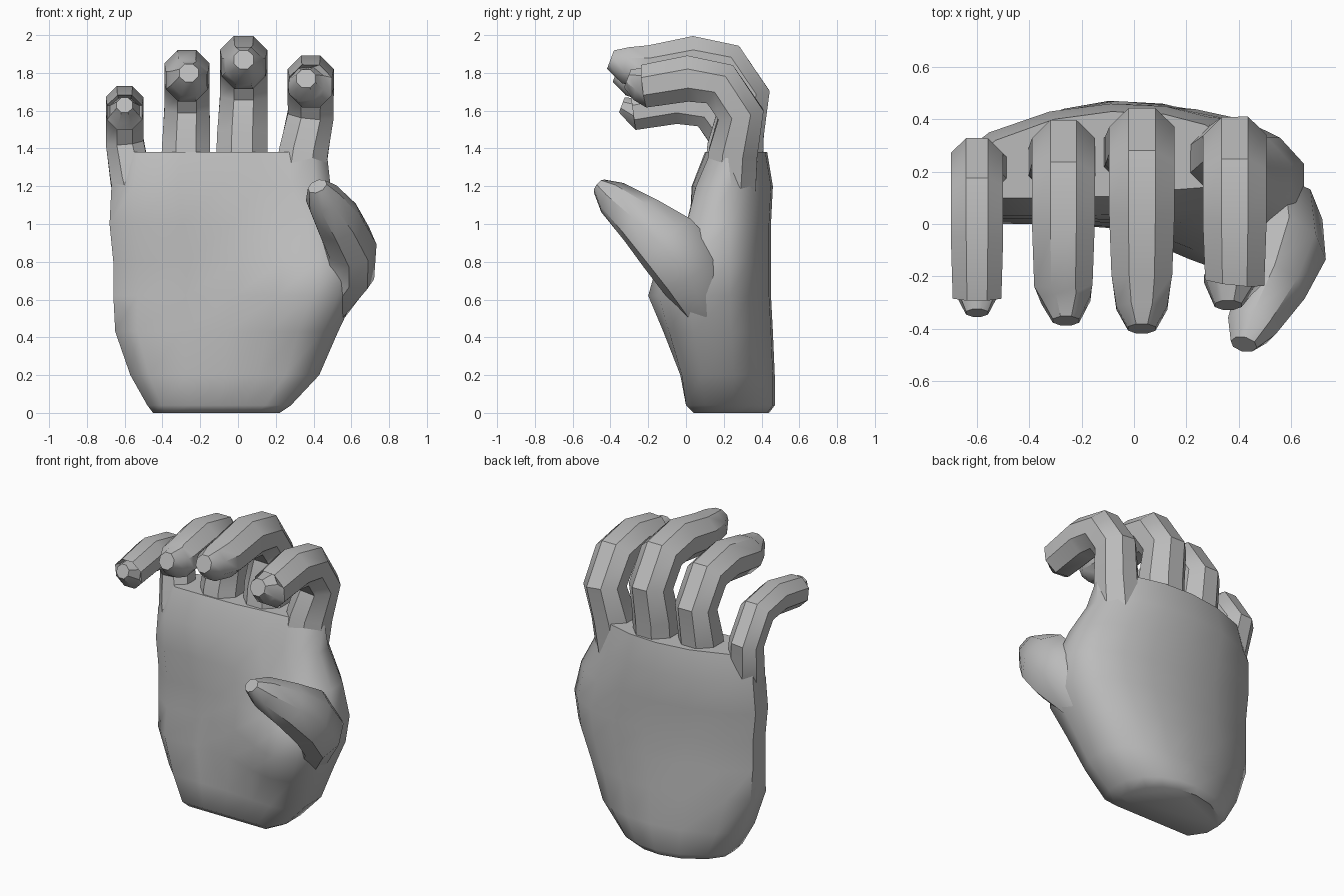
import bpy
import bmesh
import math
from mathutils import Vector

cube = bpy.data.objects.get("Cube")
if cube:
    bpy.data.objects.remove(cube, do_unlink=True)

# One plain grey for the whole hand
grey = bpy.data.materials.new("plain_grey")
grey.use_nodes = True
colour = (0.5, 0.5, 0.5, 1)
grey.diffuse_color = colour
grey.node_tree.nodes["Principled BSDF"].inputs["Base Color"].default_value = colour


def loft(name, rings, angle=40):
    """Skin a stack of equal-sized rings, cap both ends and shade it."""
    bm = bmesh.new()
    loops = [[bm.verts.new(p) for p in ring] for ring in rings]
    for lower, upper in zip(loops, loops[1:]):
        for i in range(len(lower)):
            j = (i + 1) % len(lower)
            bm.faces.new((lower[i], lower[j], upper[j], upper[i]))
    bm.faces.new(loops[0][::-1])
    bm.faces.new(loops[-1])
    bmesh.ops.recalc_face_normals(bm, faces=bm.faces)
    mesh = bpy.data.meshes.new(name)
    bm.to_mesh(mesh)
    bm.free()
    mesh.materials.append(grey)
    obj = bpy.data.objects.new(name, mesh)
    bpy.context.collection.objects.link(obj)
    bpy.ops.object.select_all(action="DESELECT")
    obj.select_set(True)
    bpy.context.view_layer.objects.active = obj
    bpy.ops.object.shade_smooth_by_angle(angle=math.radians(angle))
    return obj


def limb(name, path, sizes, side_hint, sides=8):
    """Sweep a flat-topped polygon of (half width, half depth) along a path."""
    path = [Vector(p) for p in path]
    rings = []
    for i, point in enumerate(path):
        ahead = path[min(i + 1, len(path) - 1)]
        behind = path[max(i - 1, 0)]
        tangent = (ahead - behind).normalized()
        side = Vector(side_hint)
        side = (side - tangent * side.dot(tangent)).normalized()
        normal = tangent.cross(side)
        ring = []
        for k in range(sides):
            a = math.tau * (k + 0.5) / sides
            scale = 1 / math.cos(math.pi / sides)
            wide, deep = sizes[i]
            ring.append(point + side * math.cos(a) * wide * scale
                        + normal * math.sin(a) * deep * scale)
        rings.append(ring)
    return loft(name, rings)


# Palm: sections of height, left, right, flat front, thumb mound front, back
sections = [
    (0, -.45, .22, .04, .04, .44),
    (.04, -.48, .28, 0, 0, .47),
    (.2, -.57, .43, 0, -.03, .47),
    (.43, -.65, .53, 0, -.12, .46),
    (.62, -.66, .62, .02, -.2, .45),
    (.8, -.66, .65, .02, -.15, .45),
    (1, -.68, .6, .02, 0, .45),
    (1.2, -.67, .49, .03, .06, .46),
    (1.38, -.64, .47, .1, .14, .43),
]
# Across the palm: position, share of the mound, drop of the back
columns = [(.1, 0, .11), (.3, 0, .03), (.5, .15, 0), (.68, .7, .01),
           (.82, 1, .05), (.93, .75, .12)]
rings = []
for z, left, right, flat, mound, back in sections:
    def across(t):
        return left + (right - left) * t
    front_row = [(across(t), flat + (mound - flat) * w, z) for t, w, d in columns]
    back_row = [(across(t), back - d, z) for t, w, d in columns]
    left_edge = [(left, back - .2, z), (left, flat + .1, z)]
    right_edge = [(right, (mound + flat) / 2 + .1, z), (right, back - .22, z)]
    rings.append(left_edge + front_row + right_edge + back_row[::-1])
loft("palm", rings, angle=50)

# Fingers: one curled path, moved and scaled for each finger
curl = [(.27, 1.48), (.31, 1.68), (.2, 1.84), (.03, 1.87), (-.2, 1.83)]
swell = [1.12, 1.06, 1, 1, 1, .93, .78, .42]
fingers = [
    # name, base x, knuckle x, tip x, shift y, shift z, tip y, half width
    ("little_finger", -.54, -.6, -.6, -.08, -.24, -.34, .1),
    ("ring_finger", -.28, -.27, -.26, -.03, -.07, -.37, .12),
    ("middle_finger", .015, .03, .03, .01, 0, -.4, .125),
    ("index_finger", .31, .385, .36, -.02, -.1, -.31, .122),
]
for name, base_x, knuckle_x, tip_x, dy, dz, tip_y, half in fingers:
    path = [(base_x, .25 + dy, 1.12)]
    for i, (y, z) in enumerate(curl):
        rise = min(1, (i + 1) / 2)
        path.append((base_x + (knuckle_x - base_x) * rise, y + dy, z + dz))
    path.append((tip_x, tip_y + .08, 1.84 + dz))
    path.append((tip_x, tip_y, 1.87 + dz))
    sizes = [(half * s, half * s) for s in swell]
    limb(name, path, sizes, (1, 0, 0))

# Thumb: rises out of the mound and reaches forward
thumb_path = [(.47, .1, .56), (.58, .02, .76), (.59, -.1, .9),
              (.53, -.24, 1.02), (.45, -.39, 1.14), (.42, -.46, 1.2)]
thumb_sizes = [(.1, .12), (.13, .18), (.13, .17),
               (.12, .13), (.09, .09), (.05, .04)]
limb("thumb", thumb_path, thumb_sizes, (1, .4, 0))
